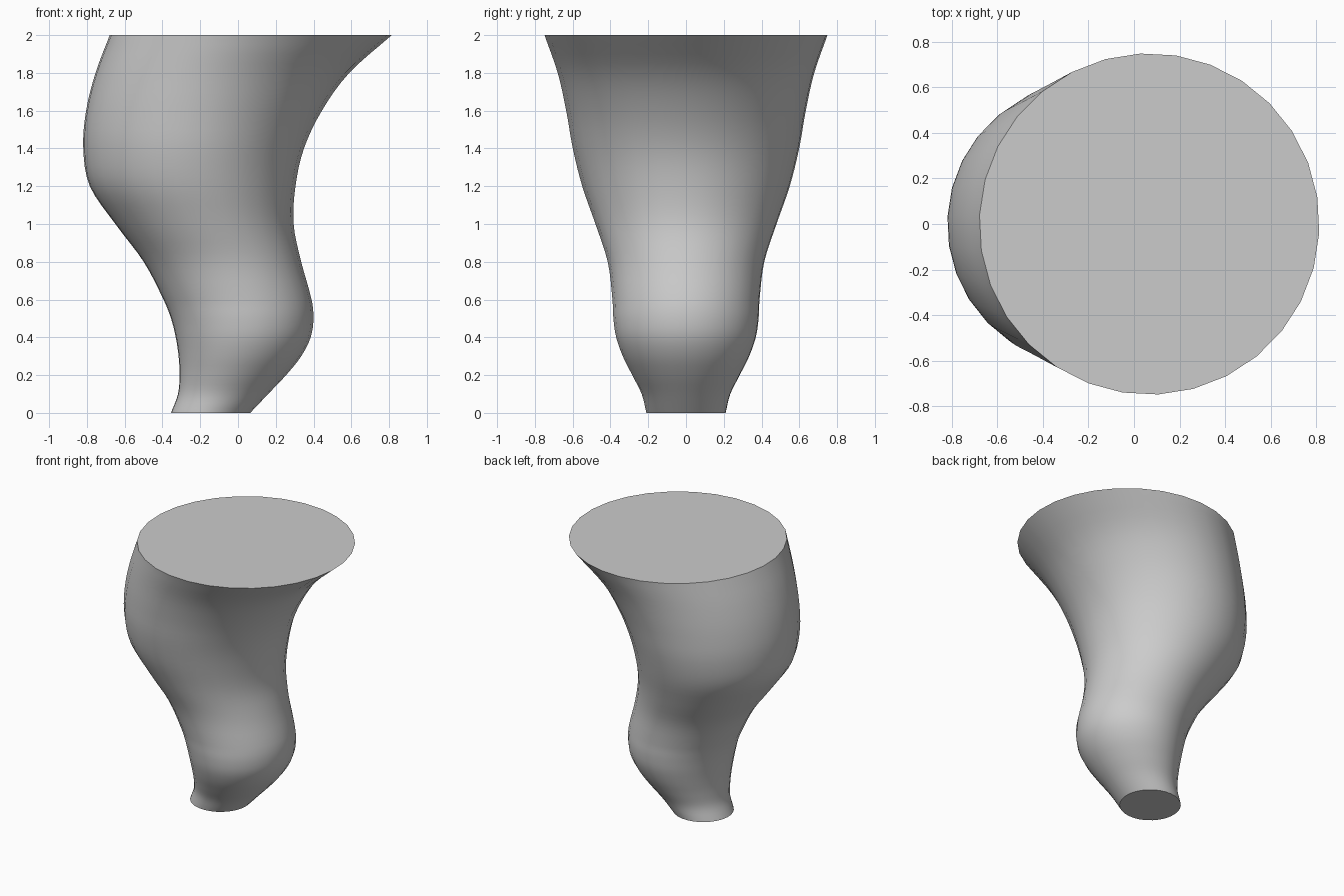
import bpy, bmesh, math
from mathutils import Vector

cube = bpy.data.objects.get("Cube")
if cube:
    bpy.data.objects.remove(cube, do_unlink=True)

SIDES = 30
STEPS = 4  # rings between neighbouring sections

# Horizontal sections: height, right edge, left edge, half depth
SECTIONS = [Vector(s) for s in (
    (0.0, -0.355, 0.065, 0.21), (0.1, -0.318, 0.16, 0.235),
    (0.2, -0.31, 0.255, 0.285), (0.3, -0.315, 0.335, 0.335),
    (0.4, -0.33, 0.385, 0.37), (0.5, -0.355, 0.40, 0.385),
    (0.6, -0.395, 0.39, 0.39), (0.8, -0.50, 0.335, 0.415),
    (1.0, -0.65, 0.295, 0.48), (1.2, -0.785, 0.305, 0.55),
    (1.4, -0.82, 0.35, 0.60), (1.6, -0.805, 0.445, 0.635),
    (1.8, -0.755, 0.59, 0.68), (2.0, -0.68, 0.815, 0.75))]


def slope(i):
    """Tangent of the section curve per unit of height."""
    a, b = SECTIONS[max(i - 1, 0)], SECTIONS[min(i + 1, len(SECTIONS) - 1)]
    return (b - a) / (b[0] - a[0])


def blend(i, t):
    """Smooth section between section i and the next one."""
    a, b = SECTIONS[i], SECTIONS[i + 1]
    h = b[0] - a[0]
    s = t * t * (3 - 2 * t)
    return (a * (1 - s) + b * s + slope(i) * h * t * (1 - t) ** 2
            - slope(i + 1) * h * t * t * (1 - t))


# Lofted leg with flat caps
bm = bmesh.new()


def ring(section):
    z, lo, hi, depth = section
    angles = [math.radians(-3) + math.tau * k / SIDES for k in range(SIDES)]
    return [bm.verts.new(((lo + hi) / 2 + (hi - lo) / 2 * math.cos(a),
                          depth * math.sin(a), z)) for a in angles]


rings = [ring(blend(i, j / STEPS))
         for i in range(len(SECTIONS) - 1) for j in range(STEPS)]
rings.append(ring(SECTIONS[-1]))
for low, high in zip(rings, rings[1:]):
    for k in range(SIDES):
        n = (k + 1) % SIDES
        bm.faces.new((low[k], low[n], high[n], high[k]))
bm.faces.new(rings[0][::-1])
bm.faces.new(rings[-1])

mesh = bpy.data.meshes.new("curved_leg")
bm.to_mesh(mesh)
bm.free()
leg = bpy.data.objects.new("curved_leg", mesh)
bpy.context.collection.objects.link(leg)

# Plain grey finish
grey = bpy.data.materials.new("light_grey")
grey.use_nodes = True
colour = (0.6, 0.6, 0.6, 1)
grey.diffuse_color = colour
grey.node_tree.nodes["Principled BSDF"].inputs["Base Color"].default_value = colour
mesh.materials.append(grey)

# Smooth sides, sharp rims
bpy.ops.object.select_all(action='DESELECT')
leg.select_set(True)
bpy.context.view_layer.objects.active = leg
bpy.ops.object.shade_smooth_by_angle(angle=math.radians(40))
